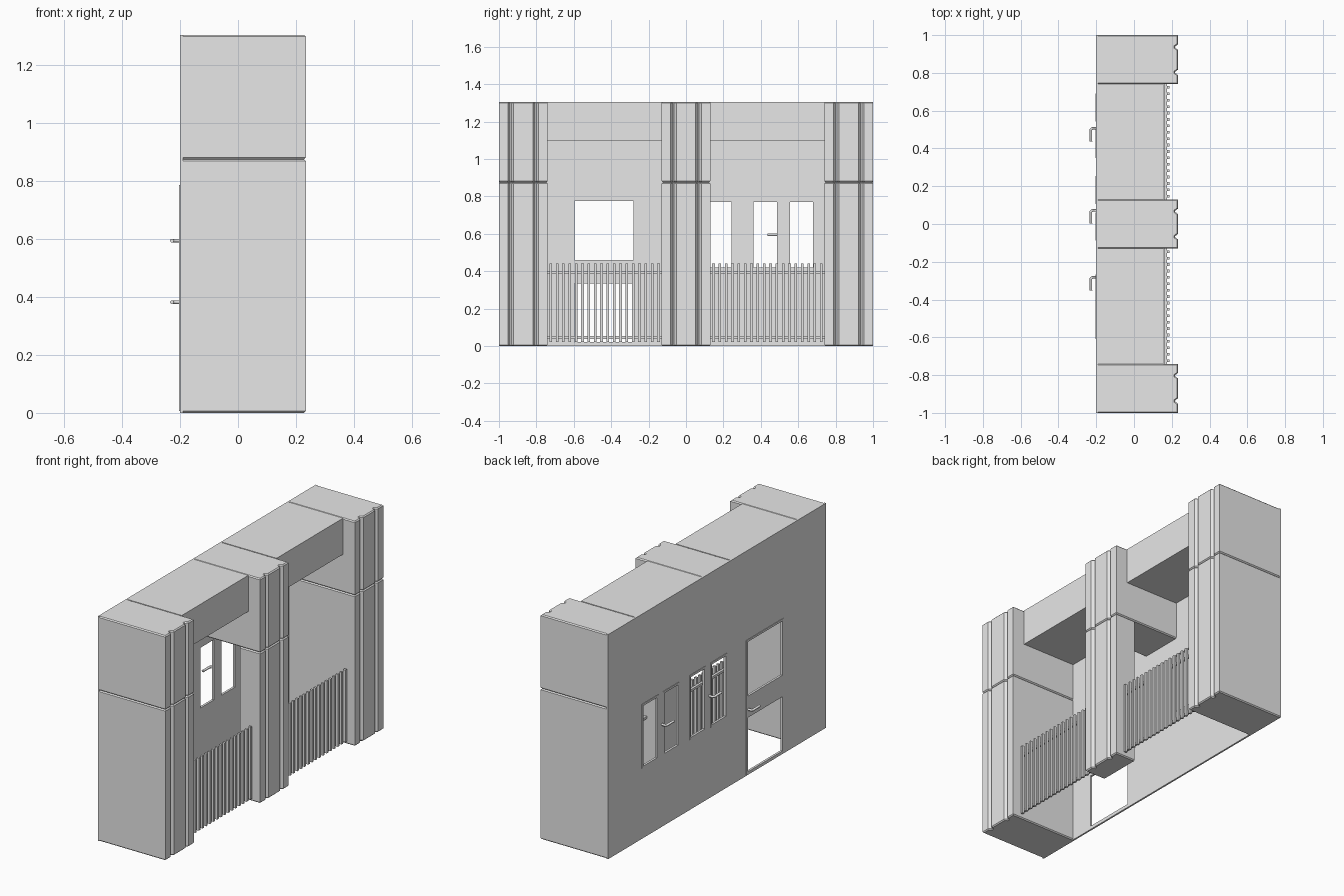
import bpy, bmesh

if "Cube" in bpy.data.objects:
    bpy.data.objects.remove(bpy.data.objects["Cube"])

grey = bpy.data.materials.new("plain grey")
grey.diffuse_color = (0.8, 0.8, 0.8, 1)
grey.use_nodes = True
grey.node_tree.nodes["Principled BSDF"].inputs["Base Color"].default_value = grey.diffuse_color

BACK, INNER, FRONT = -0.2, -0.19, 0.234
SEAM, TOP, LINTEL = 0.875, 1.305, 1.095


def finish(name, bm):
    bmesh.ops.recalc_face_normals(bm, faces=bm.faces)
    me = bpy.data.meshes.new(name)
    bm.to_mesh(me)
    bm.free()
    me.materials.append(grey)
    ob = bpy.data.objects.new(name, me)
    bpy.context.collection.objects.link(ob)
    return ob


def add_box(bm, x0, x1, y0, y1, z0, z1):
    vs = bmesh.ops.create_cube(bm, size=1)["verts"]
    for v in vs:
        v.co.x = x1 if v.co.x > 0 else x0
        v.co.y = y1 if v.co.y > 0 else y0
        v.co.z = z1 if v.co.z > 0 else z0


def box(name, *dims):
    bm = bmesh.new()
    add_box(bm, *dims)
    return finish(name, bm)


def pier(name, yc, x0, z0, z1):
    """Block with two vertical V grooves in its front and chamfered rims."""
    h, g, d = 0.13, 0.015, 0.016
    prof = [(x0, yc - h), (FRONT, yc - h)]
    for n in (-0.067, 0.067):
        prof += [(FRONT, yc + n - g), (FRONT - d, yc + n - 0.003),
                 (FRONT - d, yc + n + 0.003), (FRONT, yc + n + g)]
    prof += [(FRONT, yc + h), (x0, yc + h)]
    bm = bmesh.new()
    face = bm.faces.new([bm.verts.new((x, y, z0)) for x, y in prof])
    up = bmesh.ops.extrude_face_region(bm, geom=[face])["geom"]
    bmesh.ops.translate(bm, vec=(0, 0, z1 - z0),
                        verts=[v for v in up if isinstance(v, bmesh.types.BMVert)])
    bmesh.ops.recalc_face_normals(bm, faces=bm.faces)
    rims = [e for e in bm.edges
            if abs(e.verts[0].co.z - e.verts[1].co.z) < 1e-5
            and max(v.co.x for v in e.verts) > x0 + 0.001]
    bmesh.ops.bevel(bm, geom=rims, offset=0.006, segments=1, affect='EDGES')
    return finish(name, bm)


def panel(name, x0, x1, y0, y1, z0, z1, holes):
    """Upright sheet with rectangular holes given as (y0, y1, z0, z1)."""
    ys = sorted({y0, y1, *[v for h in holes for v in h[:2]]})
    zs = sorted({z0, z1, *[v for h in holes for v in h[2:]]})
    bm = bmesh.new()
    grid = {(i, j): bm.verts.new((x0, y, z))
            for i, y in enumerate(ys) for j, z in enumerate(zs)}
    for i in range(len(ys) - 1):
        for j in range(len(zs) - 1):
            y, z = (ys[i] + ys[i + 1]) / 2, (zs[j] + zs[j + 1]) / 2
            if not any(h[0] < y < h[1] and h[2] < z < h[3] for h in holes):
                bm.faces.new([grid[i, j], grid[i + 1, j],
                              grid[i + 1, j + 1], grid[i, j + 1]])
    bmesh.ops.delete(bm, geom=[v for v in bm.verts if not v.link_faces], context='VERTS')
    up = bmesh.ops.extrude_face_region(bm, geom=bm.faces[:])["geom"]
    bmesh.ops.translate(bm, vec=(x1 - x0, 0, 0),
                        verts=[v for v in up if isinstance(v, bmesh.types.BMVert)])
    return finish(name, bm)


# Back wall with four windows and a two-light door
windows = [(a, a + 0.125, 0.42, 0.77) for a in (0.555, 0.362, 0.118, -0.075)]
door = [(-0.595, -0.28, 0.46, 0.775), (-0.595, -0.28, 0.02, 0.335)]
panel("back_wall", BACK, INNER, -1, 1, 0, TOP, windows + door)

# Thin frames around the openings
for k, (a, b, c, d) in enumerate(windows):
    panel(f"window_frame_{k + 1}", BACK - 0.003, BACK, a - 0.012, b + 0.012,
          c - 0.012, d + 0.012, [(a, b, c, d)])
panel("door_frame", BACK - 0.003, BACK, -0.608, -0.267, 0.006, 0.787, door)

# Piers: full-depth ends, centre column free-standing below the seam
for name, yc, x0 in (("left", -0.87, INNER), ("centre", 0, 0.105), ("right", 0.87, INNER)):
    pier(f"{name}_pier_lower", yc, x0, 0, SEAM)
    pier(f"{name}_pier_upper", yc, INNER, SEAM, TOP)

# Roof blocks and railings in both bays
for side, y0, y1 in (("left", -0.74, -0.13), ("right", 0.13, 0.74)):
    box(f"{side}_roof_block", INNER, 0.157, y0, y1, LINTEL, TOP)
    bm = bmesh.new()
    for z in (0.045, 0.395):
        add_box(bm, 0.16, 0.174, y0, y1, z - 0.007, z + 0.007)
    n = 18
    for i in range(n):
        y = y0 + (i + 0.5) * (y1 - y0) / n
        add_box(bm, 0.174, 0.188, y - 0.007, y + 0.007, 0.02, 0.44)
    finish(f"{side}_railing", bm)

# L-shaped lever handles on the back
for name, y, z in (("window_handle_1", 0.507, 0.595), ("window_handle_2", 0.072, 0.595),
                   ("door_handle", -0.282, 0.382)):
    cu = bpy.data.curves.new(name, 'CURVE')
    cu.dimensions = '3D'
    cu.bevel_depth = 0.007
    cu.bevel_resolution = 1
    cu.use_fill_caps = True
    sp = cu.splines.new('POLY')
    path = [(BACK + 0.004, y), (-0.221, y), (-0.228, y - 0.007), (-0.228, y - 0.07)]
    sp.points.add(len(path) - 1)
    for p, (px, py) in zip(sp.points, path):
        p.co = (px, py, z, 1)
    cu.materials.append(grey)
    bpy.context.collection.objects.link(bpy.data.objects.new(name, cu))
